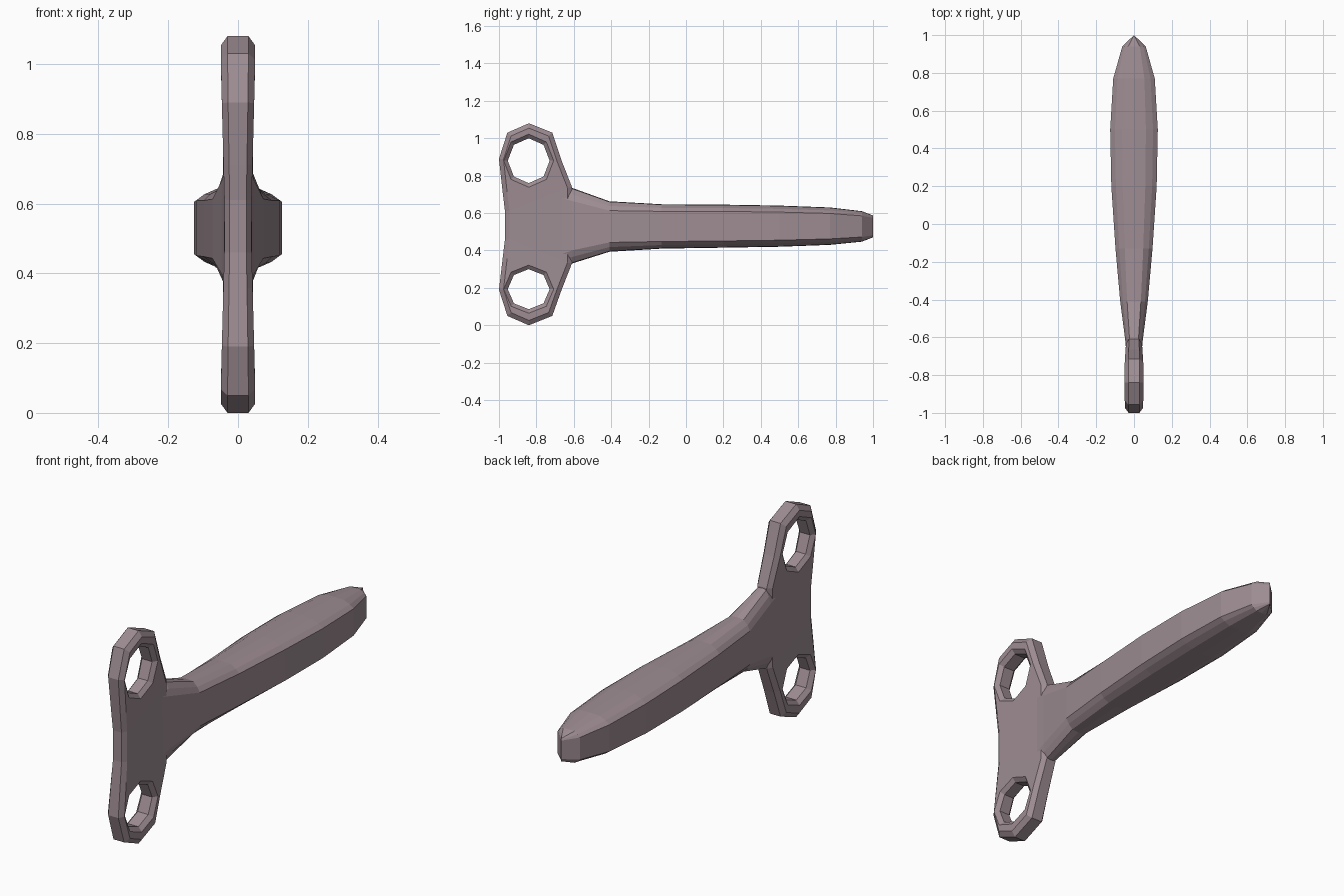
import bpy, bmesh, math
from mathutils import Vector

if "Cube" in bpy.data.objects:
    bpy.data.objects.remove(bpy.data.objects["Cube"])

mat = bpy.data.materials.new("dusty mauve")
mat.diffuse_color = (0.34, 0.265, 0.29, 1)
mat.use_nodes = True
mat.node_tree.nodes["Principled BSDF"].inputs["Base Color"].default_value = mat.diffuse_color


def finish(bm, name):
    bmesh.ops.remove_doubles(bm, verts=bm.verts, dist=1e-4)
    bmesh.ops.recalc_face_normals(bm, faces=bm.faces)
    me = bpy.data.meshes.new(name)
    bm.to_mesh(me)
    bm.free()
    me.materials.append(mat)
    ob = bpy.data.objects.new(name, me)
    bpy.context.collection.objects.link(ob)
    return ob


def offset(loop, d):
    """Mitred offset of a counter-clockwise loop, inwards for d > 0."""
    out = []
    for i, p in enumerate(loop):
        a, b = Vector(loop[i - 1]), Vector(loop[(i + 1) % len(loop)])
        p = Vector(p)
        e1, e2 = (p - a).normalized(), (b - p).normalized()
        n1, n2 = Vector((-e1.y, e1.x)), Vector((-e2.y, e2.x))
        out.append(p + (n1 + n2) * (d / (1 + n1.dot(n2))))
    return out


# Head: chamfered plate with two octagonal eyes
outline = [(-0.84, 0.0), (-0.715, 0.05), (-0.665, 0.19), (-0.61, 0.33),
           (-0.61, 0.74), (-0.665, 0.88), (-0.715, 1.03), (-0.84, 1.08),
           (-0.955, 1.03), (-1.0, 0.89), (-0.98, 0.71), (-0.968, 0.61),
           (-0.968, 0.46), (-0.98, 0.36), (-1.0, 0.19), (-0.955, 0.05)]


def eye(cz, rz):
    return [(-0.841 + 0.112 * math.sin(k * math.pi / 4), cz - rz * math.cos(k * math.pi / 4))
            for k in range(8)]


bm = bmesh.new()
rims = {1: [], -1: []}
for loop, d in ((outline, 0.024), (eye(0.88, 0.12), -0.02), (eye(0.193, 0.107), -0.02)):
    inner = offset(loop, d)
    rings = [[bm.verts.new((x, p[0], p[1])) for p in pts]
             for x, pts in ((-0.049, inner), (-0.03, loop), (0.03, loop), (0.049, inner))]
    n = len(loop)
    for a, b in zip(rings, rings[1:]):
        for i in range(n):
            bm.faces.new((a[i], a[(i + 1) % n], b[(i + 1) % n], b[i]))
    for s, r in ((-1, rings[0]), (1, rings[3])):
        rims[s] += [bm.edges.get((r[i], r[(i + 1) % n])) for i in range(n)]
for s in (-1, 1):
    bmesh.ops.triangle_fill(bm, use_beauty=True, edges=rims[s], normal=(s, 0, 0))
# Thin the plate towards its middle
for v in bm.verts:
    v.co.x *= 0.76 + 0.24 * min(1, abs(v.co.z - 0.54) / 0.45)
finish(bm, "head_plate")

# Handle: lofted rounded-box sections (y, half width, bottom, top, side drop)
sections = [(-0.80, 0.028, 0.40, 0.66, 0.04), (-0.665, 0.042, 0.35, 0.71, 0.03),
            (-0.61, 0.047, 0.33, 0.735, 0.07), (-0.41, 0.073, 0.393, 0.663, 0.05),
            (-0.13, 0.098, 0.41, 0.647, 0.038), (0.2, 0.12, 0.415, 0.645, 0.036),
            (0.5, 0.126, 0.42, 0.64, 0.035), (0.77, 0.11, 0.43, 0.63, 0.032),
            (0.94, 0.062, 0.447, 0.61, 0.025), (1.0, 0.0, 0.47, 0.587, 0.012)]
bm = bmesh.new()
prev = None
for y, w, zb, zt, drop in sections:
    half = [(0.5, zt - 0.06 * drop), (0.8, zt - 0.5 * drop), (1, zt - drop),
            (1, zb + drop), (0.8, zb + 0.5 * drop), (0.5, zb + 0.06 * drop)]
    pts = [(0, zt)] + half + [(0, zb)] + [(-f, z) for f, z in reversed(half)]
    ring = [bm.verts.new((f * w, y, z)) for f, z in pts]
    n = len(ring)
    if prev:
        for i in range(n):
            bm.faces.new((prev[i], prev[(i + 1) % n], ring[(i + 1) % n], ring[i]))
    else:
        bm.faces.new(ring)
    prev = ring
finish(bm, "handle")
